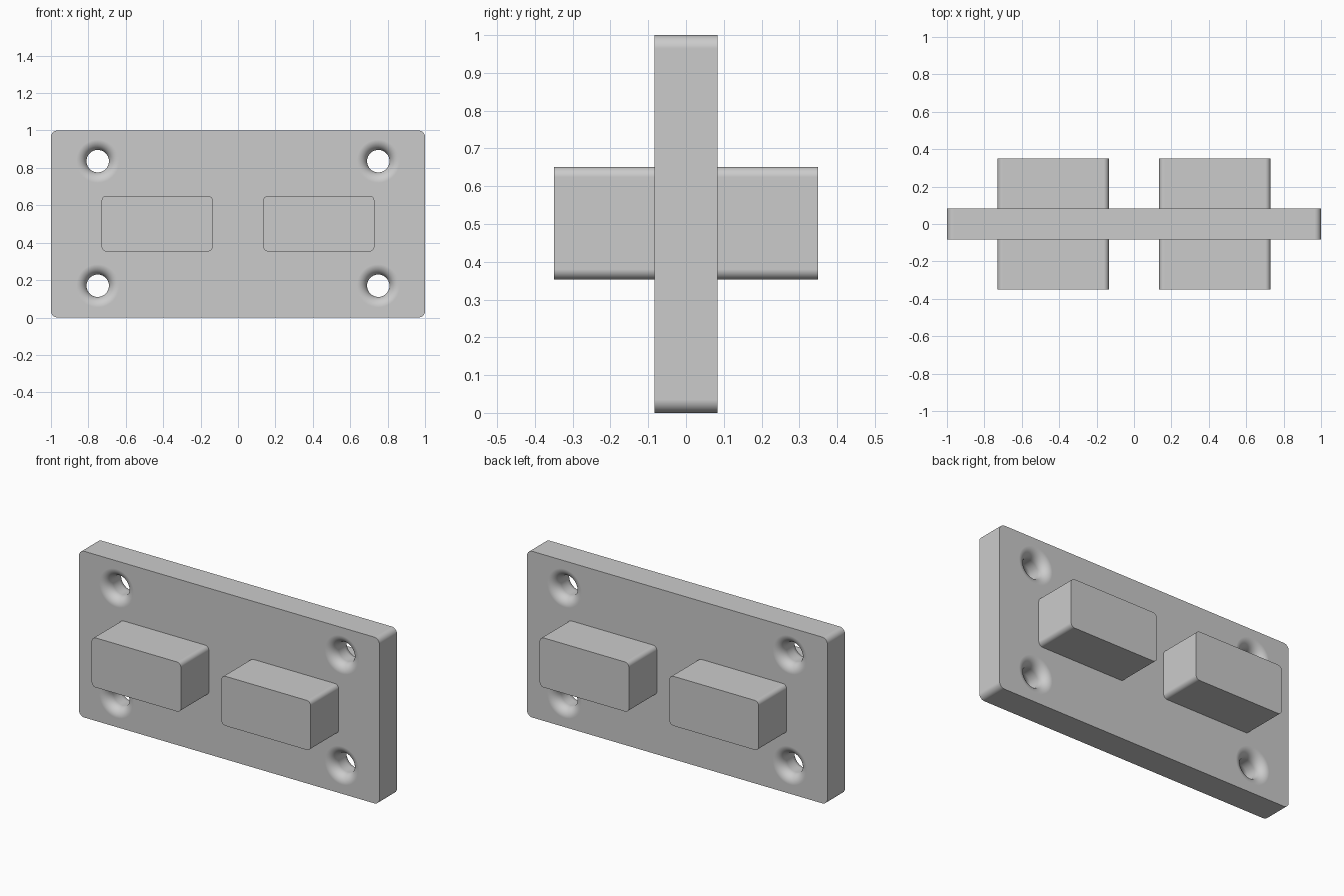
import bpy, bmesh
from math import sin, cos, pi

if "Cube" in bpy.data.objects:
    bpy.data.objects.remove(bpy.data.objects["Cube"])


def make_object(name, bm):
    bmesh.ops.recalc_face_normals(bm, faces=bm.faces)
    mesh = bpy.data.meshes.new(name)
    bm.to_mesh(mesh)
    bm.free()
    obj = bpy.data.objects.new(name, mesh)
    bpy.context.collection.objects.link(obj)
    return obj


def bridge(bm, rings):
    # Closed solid through successive rings of points
    loops = [[bm.verts.new(p) for p in ring] for ring in rings]
    n = len(loops[0])
    for a, b in zip(loops, loops[1:]):
        for i in range(n):
            j = (i + 1) % n
            bm.faces.new((a[i], a[j], b[j], b[i]))
    bm.faces.new(loops[0])
    bm.faces.new(loops[-1][::-1])


def rounded_slab(name, cx, cz, w, h, depth, r, steps=8):
    outline = []
    for q, (sx, sz) in enumerate(((1, 1), (-1, 1), (-1, -1), (1, -1))):
        for k in range(steps + 1):
            a = pi / 2 * (q + k / steps)
            outline.append((cx + sx * (w / 2 - r) + r * cos(a),
                            cz + sz * (h / 2 - r) + r * sin(a)))
    bm = bmesh.new()
    bridge(bm, [[(x, y, z) for x, z in outline] for y in (-depth / 2, depth / 2)])
    return make_object(name, bm)


def smooth(obj):
    bpy.ops.object.select_all(action='DESELECT')
    obj.select_set(True)
    bpy.context.view_layer.objects.active = obj
    bpy.ops.object.shade_smooth_by_angle(angle=pi / 6)
    mod = obj.modifiers.new("Weighted", 'WEIGHTED_NORMAL')
    mod.keep_sharp = True


THICK, HOLE_R, FILLET = 0.167, 0.06, 0.055

# Plate
plate = rounded_slab("plate", 0, 0.5, 2, 1, THICK, 0.035)

# Hole cutters, flared with a rounded lip on both faces
half = [(THICK / 2 + 0.05, HOLE_R + FILLET)]
for k in range(9):
    a = pi / 2 * k / 8
    half.append((THICK / 2 - FILLET + FILLET * cos(a),
                 HOLE_R + FILLET - FILLET * sin(a)))
profile = half + [(-y, r) for y, r in reversed(half)]
bm = bmesh.new()
for cx in (-0.75, 0.75):
    for cz in (0.17, 0.836):
        bridge(bm, [[(cx + r * cos(2 * pi * i / 40), y, cz + r * sin(2 * pi * i / 40))
                     for i in range(40)] for y, r in profile])
cutter = make_object("hole_cutter", bm)
cutter.hide_render = True

mod = plate.modifiers.new("Holes", 'BOOLEAN')
mod.operation = 'DIFFERENCE'
mod.solver = 'EXACT'
mod.object = cutter
bpy.context.view_layer.objects.active = plate
bpy.ops.object.modifier_apply(modifier=mod.name)
bpy.data.objects.remove(cutter, do_unlink=True)
smooth(plate)

# Blocks passing through the plate
for side, cx in (("left", -0.432), ("right", 0.432)):
    smooth(rounded_slab(side + "_block", cx, 0.502, 0.594, 0.298, 0.7, 0.027))
